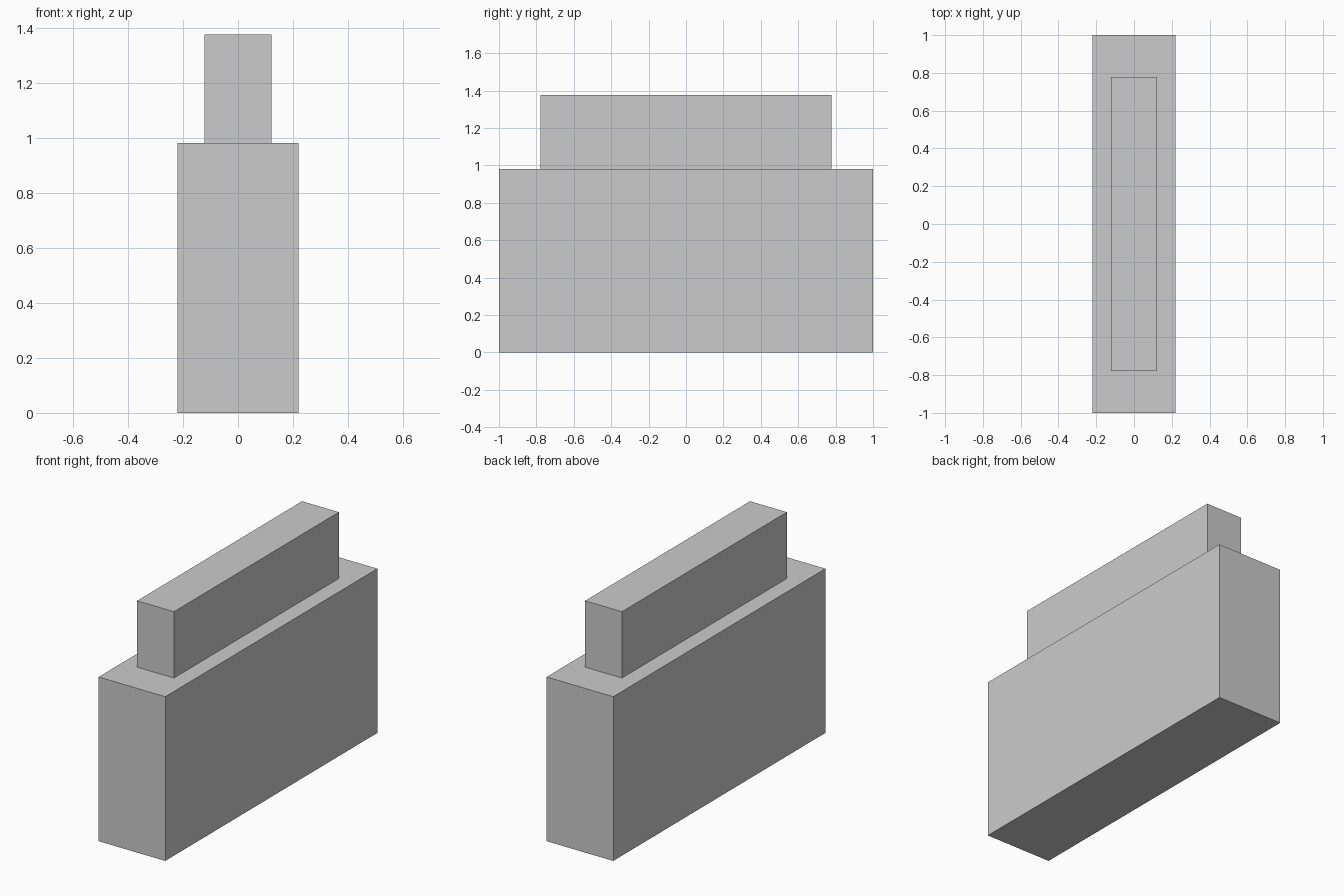
import bpy

if "Cube" in bpy.data.objects:
    bpy.data.objects.remove(bpy.data.objects["Cube"])


def box(name, width, depth, z0, z1):
    bpy.ops.mesh.primitive_cube_add(size=1, location=(0, 0, (z0 + z1) / 2))
    obj = bpy.context.object
    obj.name = name
    obj.scale = (width, depth, z1 - z0)
    bpy.ops.object.transform_apply(location=False, rotation=False, scale=True)
    return obj


# Tall lower block
box("lower_block", 0.44, 2.0, 0.0, 0.98)

# Narrower block on top, inset on all sides
box("upper_block", 0.243, 1.555, 0.98, 1.376)
